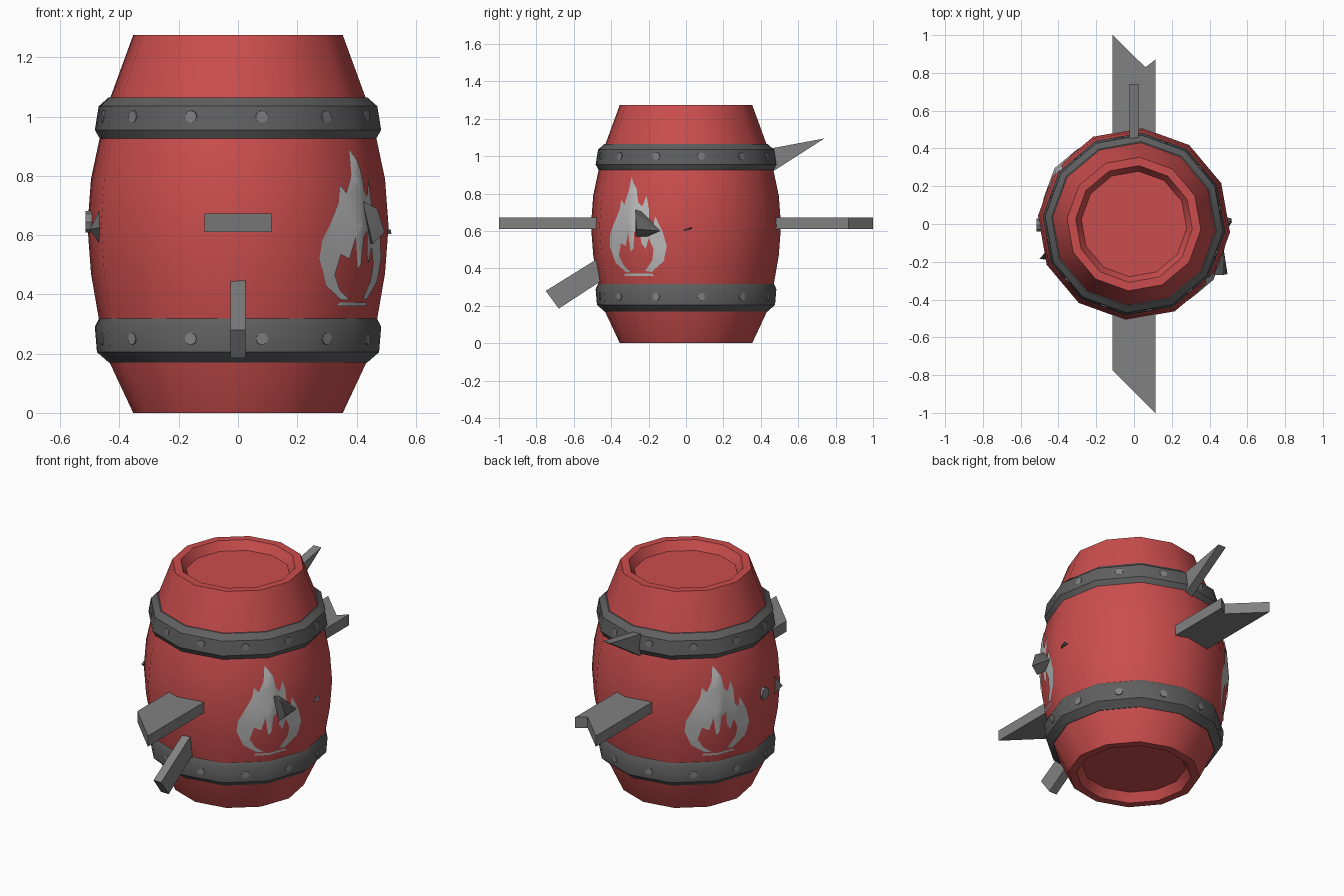
import bpy, bmesh, math
from mathutils import Vector

if "Cube" in bpy.data.objects:
    bpy.data.objects.remove(bpy.data.objects["Cube"])

SIDES, OFFSET = 12, math.radians(-5)
STEP = 2 * math.pi / SIDES


def material(name, r, g, b):
    m = bpy.data.materials.new(name)
    m.diffuse_color = (r, g, b, 1)
    m.use_nodes = True
    m.node_tree.nodes["Principled BSDF"].inputs["Base Color"].default_value = m.diffuse_color
    return m


RED = material("barrel_red", 0.60, 0.075, 0.075)
DARK = material("dark_iron", 0.115, 0.115, 0.115)
GREY = material("plain_grey", 0.22, 0.22, 0.22)
PALE = material("pale_paint", 0.52, 0.52, 0.52)


def finish(bm, name, mat, smooth=False, fix=True):
    if fix:
        bmesh.ops.recalc_face_normals(bm, faces=bm.faces)
    me = bpy.data.meshes.new(name)
    bm.to_mesh(me)
    bm.free()
    me.materials.append(mat)
    ob = bpy.data.objects.new(name, me)
    bpy.context.collection.objects.link(ob)
    if smooth:
        bpy.ops.object.select_all(action='DESELECT')
        ob.select_set(True)
        bpy.context.view_layer.objects.active = ob
        bpy.ops.object.shade_smooth_by_angle(angle=math.radians(32))
    return ob


def lathe(name, profile, mat, closed):
    """Spin (radius, z) points; closed joins the last point to the first, else both ends get caps."""
    bm = bmesh.new()
    rings = [[bm.verts.new((r * math.cos(OFFSET + i * STEP), r * math.sin(OFFSET + i * STEP), z))
              for i in range(SIDES)] for r, z in profile]
    pairs = list(zip(rings, rings[1:]))
    if closed:
        pairs.append((rings[-1], rings[0]))
    else:
        bm.faces.new(rings[0])
        bm.faces.new(rings[-1])
    for a, b in pairs:
        for i in range(SIDES):
            j = (i + 1) % SIDES
            bm.faces.new((a[i], a[j], b[j], b[i]))
    return finish(bm, name, mat, True)


def prism(name, points, push, mat):
    """Flat outline pushed along a vector."""
    bm = bmesh.new()
    face = bm.faces.new([bm.verts.new(p) for p in points])
    out = bmesh.ops.extrude_face_region(bm, geom=[face], use_keep_orig=True)
    bmesh.ops.translate(bm, vec=push, verts=[v for v in out["geom"] if isinstance(v, bmesh.types.BMVert)])
    return finish(bm, name, mat)


def hull(name, points, mat):
    bm = bmesh.new()
    bmesh.ops.convex_hull(bm, input=[bm.verts.new(p) for p in points])
    return finish(bm, name, mat)


# Barrel body with recessed heads
WALL = [(0.355, 0), (0.435, 0.17), (0.472, 0.32), (0.498, 0.47), (0.51, 0.63),
        (0.498, 0.79), (0.468, 0.93), (0.432, 1.065), (0.355, 1.275)]
lathe("barrel_body", [(0.28, 0.05), (0.31, 0)] + WALL + [(0.31, 1.275), (0.28, 1.225)], RED, False)

# Iron hoops
lathe("lower_hoop", [(0.40, 0.17), (0.438, 0.17), (0.478, 0.205), (0.485, 0.29), (0.468, 0.325), (0.40, 0.325)], DARK, True)
lathe("upper_hoop", [(0.40, 0.925), (0.468, 0.925), (0.485, 0.955), (0.472, 1.035), (0.438, 1.065), (0.40, 1.065)], DARK, True)

# Rivets, one in the middle of each hoop facet
for label, z, r in (("lower", 0.25, 0.4815), ("upper", 1.0, 0.478)):
    bm = bmesh.new()
    for i in range(SIDES):
        a = OFFSET + (i + 0.5) * STEP
        out, side = Vector((math.cos(a), math.sin(a), 0)), Vector((-math.sin(a), math.cos(a), 0))
        c = out * r * math.cos(STEP / 2) + Vector((0, 0, z))
        disc = [c + side * 0.021 * math.cos(k * math.pi / 4) + Vector((0, 0, 0.021 * math.sin(k * math.pi / 4)))
                for k in range(8)]
        low = [bm.verts.new(p - out * 0.004) for p in disc]
        top = [bm.verts.new(p + out * 0.004) for p in disc]
        bm.faces.new(top)
        bm.faces.new(low[::-1])
        for k in range(8):
            m = (k + 1) % 8
            bm.faces.new((low[k], low[m], top[m], top[k]))
    finish(bm, label + "_hoop_rivets", GREY)


# Painted flames: outline in (angle, height), cut at the wall's edges, wrapped onto the facets
def wall_point(a, z):
    for (r0, z0), (r1, z1) in zip(WALL, WALL[1:]):
        if z <= z1:
            r = r0 + (r1 - r0) * (z - z0) / (z1 - z0)
            break
    rel = (a - OFFSET) % STEP - STEP / 2
    d = r * math.cos(STEP / 2) / math.cos(rel) + 0.004
    return Vector((d * math.cos(a), d * math.sin(a), z))


FLAME = [(-.4, .04), (-.8, .13), (-1, .3), (-.95, .42), (-.72, .56), (-.56, .66), (-.5, .77), (-.36, .72),
         (-.22, .84), (-.17, 1), (.06, .88), (.14, .74), (.26, .7), (.38, .81), (.46, .68), (.48, .55),
         (.6, .5), (.66, .6), (.88, .45), (1, .3), (.9, .15), (.5, .04), (.3, .05), (.55, .16), (.6, .27),
         (.46, .38), (.36, .27), (.24, .33), (.18, .48), (.04, .44), (0, .28), (-.1, .24), (-.18, .44),
         (-.3, .3), (-.5, .33), (-.62, .2), (-.45, .1), (-.2, .04)]
BASE = [(-.5, 0), (-.42, .025), (.5, .025), (.58, 0)]
for name, centre in (("right_flame", -34), ("left_flame", 146)):
    centre = math.radians(centre)
    bm = bmesh.new()
    for shape in (FLAME, BASE):
        bm.faces.new([bm.verts.new((centre + u * math.radians(22), 0.36 + v * 0.53, 0)) for u, v in shape])
    bmesh.ops.triangulate(bm, faces=bm.faces)
    cuts = [((OFFSET + i * STEP, 0, 0), (1, 0, 0)) for i in range(-4, SIDES)]
    cuts += [((0, z, 0), (0, 1, 0)) for r, z in WALL]
    for co, no in cuts:
        bmesh.ops.bisect_plane(bm, geom=bm.verts[:] + bm.edges[:] + bm.faces[:], plane_co=co, plane_no=no)
    bm.normal_update()
    for f in bm.faces:
        if f.normal.z < 0:
            f.normal_flip()
    for v in bm.verts:
        v.co = wall_point(v.co.x, v.co.y)
    finish(bm, name, PALE, True, fix=False)

# Broken planks through the front and back
prism("front_plank", [(-.113, -.42, .61), (.113, -.42, .61), (.113, -1, .61), (-.113, -.775, .61)], (0, 0, .063), GREY)
prism("back_plank", [(-.113, .42, .61), (.113, .42, .61), (.113, .87, .61), (.06, .83, .61), (-.113, 1, .61)],
      (0, 0, .063), GREY)
prism("front_stake", [(-.025, -.75, .28), (-.025, -.68, .185), (-.025, -.42, .355), (-.025, -.42, .485)],
      (.05, 0, 0), GREY)
prism("back_spike", [(-.025, .74, 1.095), (-.025, .42, 1.035), (-.025, .42, .89)], (.05, 0, 0), GREY)

# Small stubs and splinters on the sides
hull("right_stub", [(.42, -.27, .715), (.47, -.27, .69), (.495, -.265, .61), (.455, -.27, .57), (.41, -.22, .715),
                    (.43, -.155, .66), (.475, -.135, .60), (.44, -.15, .57)], DARK)
hull("right_splinter", [(.49, -.035, .60), (.49, .035, .615), (.515, .03, .62), (.518, .01, .605)], DARK)
hull("left_splinter", [(-.465, -.15, .69), (-.47, -.15, .575), (-.50, -.185, .62), (-.44, -.19, .63)], DARK)
prism("left_peg", [(-.485, -.005 + .035 * math.cos(k * math.pi / 4), .645 + .036 * math.sin(k * math.pi / 4))
                   for k in range(8)], (-.03, 0, 0), GREY)
